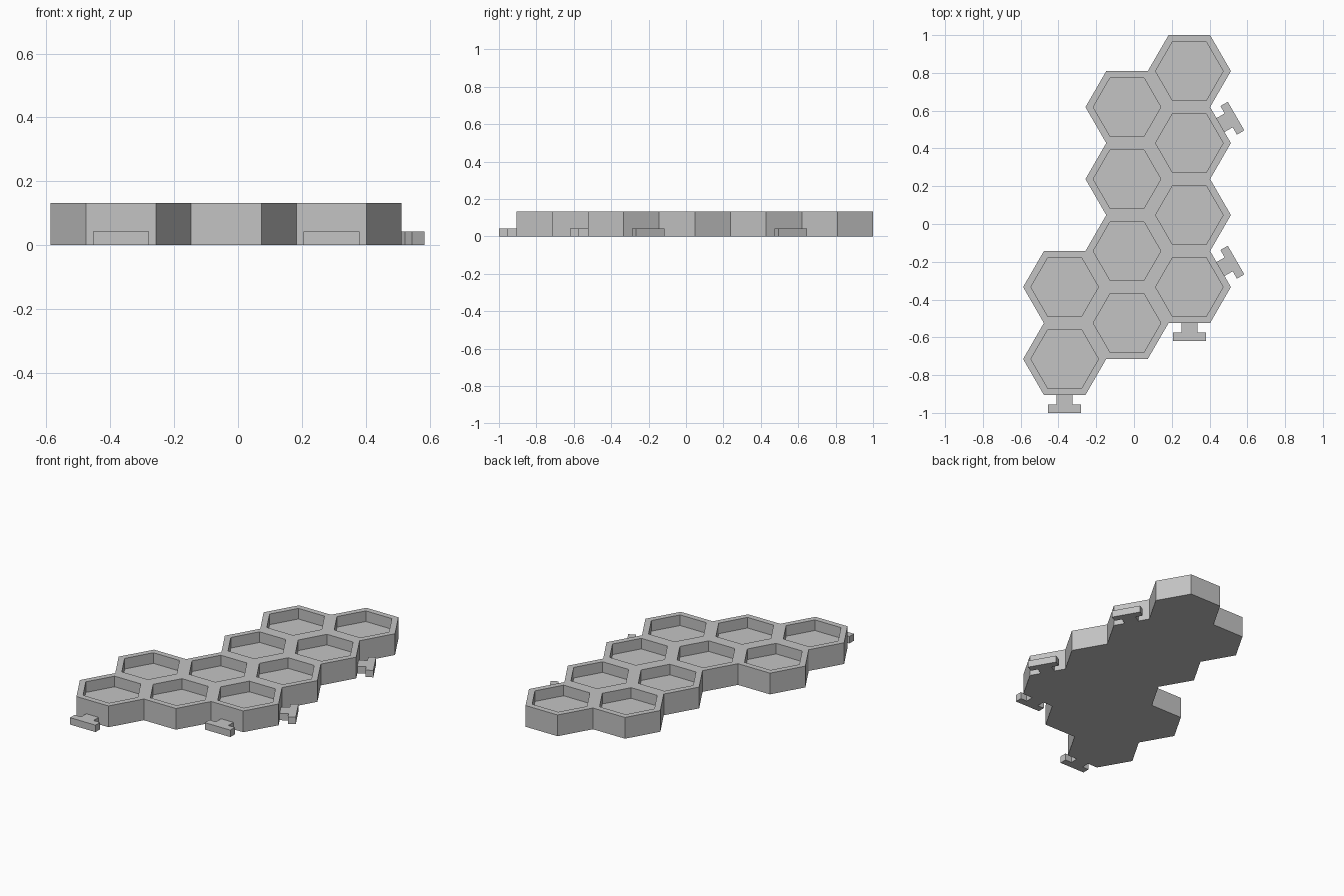
import bpy, bmesh
from math import radians, cos, sin, sqrt
from mathutils import Matrix, Vector

cube = bpy.data.objects.get("Cube")
if cube:
    bpy.data.objects.remove(cube)

R = 0.22                    # cell radius, corner to centre
H = R * sqrt(3) / 2         # cell radius, side to centre
HEIGHT, RIM, POCKET = 0.132, 0.0355, 0.066
TOP_Y = 1 - H

grey = bpy.data.materials.new("plain grey")
grey.use_nodes = True
colour = (0.55, 0.55, 0.55, 1)
grey.diffuse_color = colour
grey.node_tree.nodes["Principled BSDF"].inputs["Base Color"].default_value = colour


def make_object(name, bm):
    bmesh.ops.recalc_face_normals(bm, faces=bm.faces)
    mesh = bpy.data.meshes.new(name)
    bm.to_mesh(mesh)
    bm.free()
    mesh.materials.append(grey)
    ob = bpy.data.objects.new(name, mesh)
    bpy.context.collection.objects.link(ob)
    return ob


def cell_centre(column, half_row):
    return Vector((0.293 - 1.5 * R * column, TOP_Y - H * half_row, 0))


def connector(name, cell, angle, side, z0, z1, gap=0.0):
    """T-shaped prism on a cell's side; side=1 points out, -1 points in."""
    stem, bar, neck, reach = 0.0425 + gap, 0.0875 + gap, 0.05 - gap, 0.095 + gap
    half = [(-0.01, stem), (neck, stem), (neck, bar), (reach, bar)]
    outline = half + [(u, -v) for u, v in reversed(half)]
    bm = bmesh.new()
    face = bm.faces.new([bm.verts.new((u * side, v, z0)) for u, v in outline])
    top = bmesh.ops.extrude_face_region(bm, geom=[face], use_keep_orig=True)["geom"]
    bmesh.ops.translate(bm, vec=(0, 0, z1 - z0),
                        verts=[g for g in top if isinstance(g, bmesh.types.BMVert)])
    a = radians(angle)
    place = cell_centre(*cell) + Vector((cos(a), sin(a), 0)) * H
    bm.transform(Matrix.Translation(place) @ Matrix.Rotation(a, 4, "Z"))
    return make_object(name, bm)


# Joined hexagonal plate
cells = [(0, 0), (0, 2), (0, 4), (0, 6),
         (1, 1), (1, 3), (1, 5), (1, 7),
         (2, 6), (2, 8)]
bm = bmesh.new()
for cell in cells:
    c = cell_centre(*cell)
    corners = [c + R * Vector((cos(radians(60 * i)), sin(radians(60 * i)), 0)) for i in range(6)]
    bm.faces.new([bm.verts.new(p) for p in corners])
bmesh.ops.remove_doubles(bm, verts=bm.verts, dist=0.001)
raised = bmesh.ops.extrude_face_region(bm, geom=bm.faces[:], use_keep_orig=True)["geom"]
bmesh.ops.translate(bm, vec=(0, 0, HEIGHT),
                    verts=[g for g in raised if isinstance(g, bmesh.types.BMVert)])
bmesh.ops.recalc_face_normals(bm, faces=bm.faces)

# Sunken pocket in every cell
tops = [f for f in bm.faces if f.normal.z > 0.9]
bmesh.ops.inset_individual(bm, faces=tops, thickness=RIM, use_even_offset=True)
bmesh.ops.inset_individual(bm, faces=tops, thickness=0, depth=-POCKET)
plate = make_object("hexagon_tray", bm)

# Sockets cut into the underside
for i, (cell, angle) in enumerate([((1, 1), 210), ((1, 5), 150)]):
    cutter = connector(f"socket_cutter_{i + 1}", cell, angle, -1, -0.02, 0.05, 0.005)
    cutter.hide_render = True
    cutter.hide_viewport = True
    cutter.display_type = "WIRE"
    cut = plate.modifiers.new(f"socket_{i + 1}", "BOOLEAN")
    cut.operation = "DIFFERENCE"
    cut.solver = "EXACT"
    cut.object = cutter

# Connector tabs
for name, cell, angle in [("left_back_tab", (0, 2), 30), ("left_front_tab", (0, 6), 30),
                          ("front_left_tab", (0, 6), 270), ("front_right_tab", (2, 8), 270)]:
    connector(name, cell, angle, 1, 0, 0.043)
